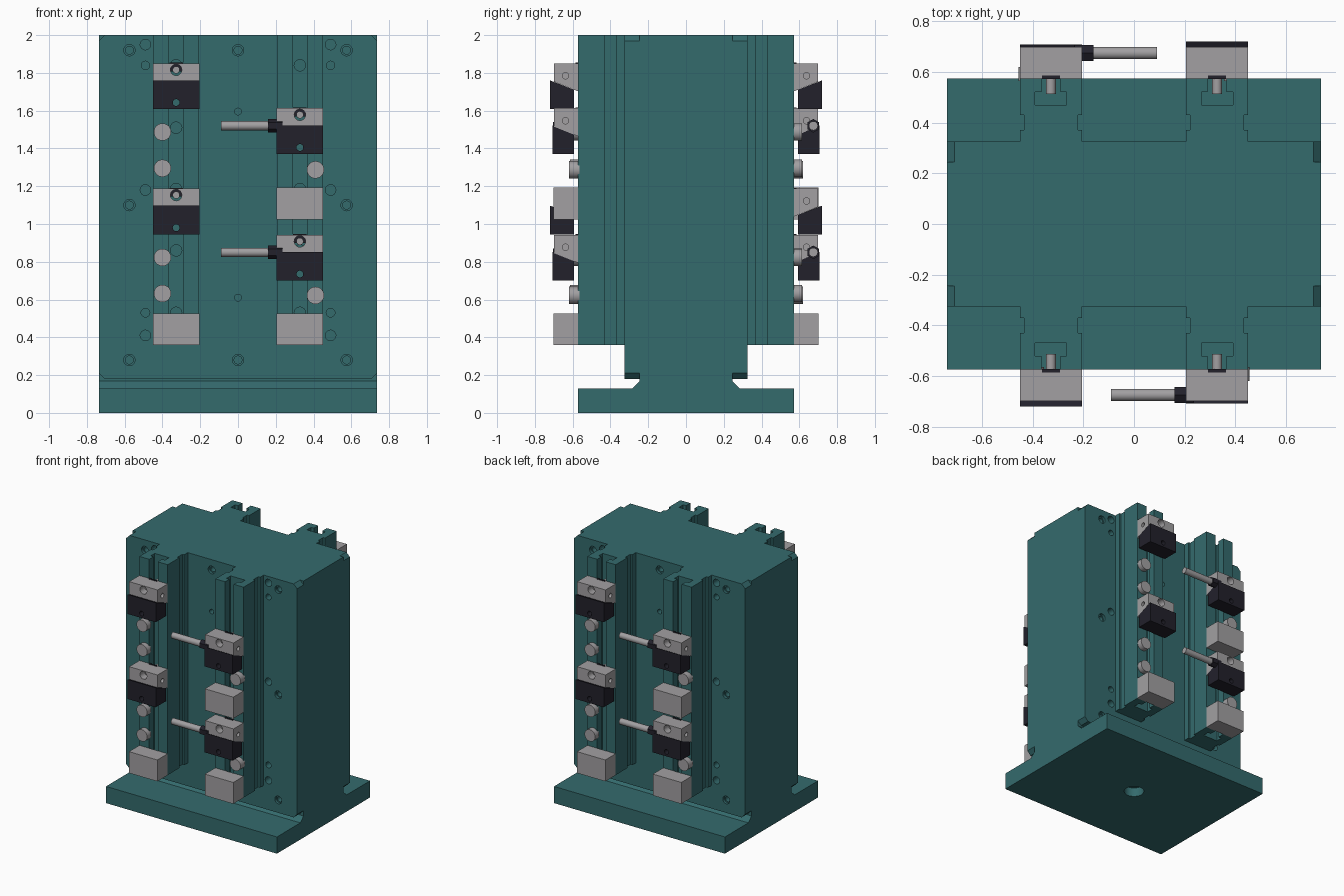
import bpy, bmesh, math
from mathutils import Matrix, Vector

if "Cube" in bpy.data.objects:
    bpy.data.objects.remove(bpy.data.objects["Cube"])


def material(name, rgb):
    m = bpy.data.materials.new(name)
    m.diffuse_color = (*rgb, 1)
    m.use_nodes = True
    m.node_tree.nodes["Principled BSDF"].inputs["Base Color"].default_value = m.diffuse_color
    return m


TEAL = material("teal_cast", (0.034, 0.145, 0.152))
GREY = material("light_steel", (0.36, 0.35, 0.36))
DARK = material("dark_steel", (0.016, 0.015, 0.024))
FACE = 0.573           # distance of the rail front from the centre
X_IN, X_OUT, X_MID = 0.205, 0.45, 0.3275
front_parts = []       # everything here is repeated on the back


def finish(bm, name, mat):
    bmesh.ops.recalc_face_normals(bm, faces=bm.faces)
    me = bpy.data.meshes.new(name)
    bm.to_mesh(me)
    bm.free()
    me.materials.append(mat)
    ob = bpy.data.objects.new(name, me)
    bpy.context.collection.objects.link(ob)
    return ob


def prism(name, pts, axis, a, b, mat):
    """Extrude a profile along an axis from a to b."""
    place = {'x': lambda p, t: (t, p[0], p[1]),
             'y': lambda p, t: (p[0], t, p[1]),
             'z': lambda p, t: (p[0], p[1], t)}[axis]
    bm = bmesh.new()
    lo = [bm.verts.new(place(p, a)) for p in pts]
    hi = [bm.verts.new(place(p, b)) for p in pts]
    bm.faces.new(lo)
    bm.faces.new(hi)
    n = len(pts)
    for i in range(n):
        j = (i + 1) % n
        bm.faces.new((lo[i], lo[j], hi[j], hi[i]))
    return finish(bm, name, mat)


def box(name, x0, x1, y0, y1, z0, z1, mat):
    return prism(name, [(x0, y0), (x1, y0), (x1, y1), (x0, y1)], 'z', z0, z1, mat)


def rods(name, items, mat, sides=24):
    """Cylinders given as (start, end, radius), joined into one mesh."""
    bm = bmesh.new()
    for p, q, r in items:
        p, q = Vector(p), Vector(q)
        d = q - p
        rot = d.to_track_quat('Z', 'Y').to_matrix().to_4x4()
        bmesh.ops.create_cone(bm, cap_ends=True, segments=sides, radius1=r, radius2=r,
                              depth=d.length, matrix=Matrix.Translation((p + q) / 2) @ rot)
    return finish(bm, name, mat)


def drill(ob, holes, sides=24):
    """Cut cylindrical holes and bake the result."""
    cutter = rods("drill_cutter", holes, ob.data.materials[0], sides)
    cutter.hide_render = True
    mod = ob.modifiers.new("holes", 'BOOLEAN')
    mod.operation, mod.solver, mod.object = 'DIFFERENCE', 'EXACT', cutter
    bpy.context.view_layer.update()
    baked = bpy.data.meshes.new_from_object(
        ob.evaluated_get(bpy.context.evaluated_depsgraph_get()))
    ob.modifiers.clear()
    ob.data = baked
    bpy.data.objects.remove(cutter)


def along_y(x, z, y0, y1, r):
    return ((x, y0, z), (x, y1, z), r)


# Base plate, neck and core in one side profile
half = [(FACE, 0), (FACE, 0.13), (0.285, 0.13), (0.245, 0.168), (0.245, 2.0)]
core = prism("base_and_core", half + [(-y, z) for y, z in reversed(half)], 'x', -0.737, 0.737, TEAL)
drill(core, [((0, 0, -0.05), (0, 0, 0.07), 0.072)], 32)

# Face slab with chamfered corners and bolt holes
c, w = 0.03, 0.737
slab = prism("face_slab", [(-w + c, 0.18), (w - c, 0.18), (w, 0.18 + c), (w, 2 - c),
                           (w - c, 2), (-w + c, 2), (-w, 2 - c), (-w, 0.18 + c)],
             'y', -0.325, -0.245, TEAL)
bores = [(s * 0.575, z) for s in (-1, 1) for z in (1.92, 1.10, 0.28)] + [(0, 1.92), (0, 0.28)]
small = [(s * 0.49, z, r) for s in (-1, 1) for z, r in
         ((1.95, 0.028), (1.84, 0.022), (1.18, 0.028), (0.53, 0.023), (0.41, 0.028))]
small += [(0, 1.595, 0.018), (0, 0.61, 0.018)]
drill(slab, [along_y(x, z, -0.4, -0.305, 0.03) for x, z in bores]
      + [along_y(x, z, -0.4, -0.26, r) for x, z, r in small])
drill(slab, [along_y(x, z, -0.4, -0.26, 0.021) for x, z in bores])
front_parts.append(slab)

# Rails with T-slot and side grooves
rail_half = [(0.122, 0.325), (0.122, 0.37), (0.106, 0.37), (0.106, 0.43), (0.122, 0.43),
             (0.122, FACE), (0.037, FACE), (0.037, 0.52), (0.062, 0.52), (0.062, 0.47)]
for s, side in ((-1, "left"), (1, "right")):
    prof = rail_half + [(-x, d) for x, d in reversed(rail_half)]
    rail = prism(side + "_rail", [(s * X_MID + x, -d) for x, d in prof], 'z', 0.36, 2.0, TEAL)
    drill(rail, [along_y(s * X_MID, z, -0.7, -0.35, 0.03) for z in (1.84, 1.51, 1.185, 0.86, 0.53)])
    front_parts.append(rail)


def clamp(side, s, z, reach):
    """Wedge clamp: grey body above, dark sliding jaw below."""
    x0, x1, xm = s * X_IN, s * X_OUT, s * X_MID
    y = lambda d: -FACE - d
    body = prism(side + "_clamp_body", [(y(0), z + 0.243), (y(0.125), z + 0.243),
                                        (y(0.125), z + 0.145), (y(0), z + 0.095)],
                 'x', x0, x1, GREY)
    drill(body, [along_y(xm, z + 0.208, y(0.2), y(-0.1), 0.03),
                 ((x0 - s * 0.05, y(0.065), z + 0.177), (x0 + s * 0.04, y(0.065), z + 0.177), 0.017),
                 ((x1 + s * 0.05, y(0.065), z + 0.177), (x1 - s * 0.04, y(0.065), z + 0.177), 0.017)])
    jaw = prism(side + "_clamp_jaw", [(y(0.02), z), (y(reach), z), (y(reach), z + 0.152),
                                      (y(0.02), z + 0.103)], 'x', x0, x1, DARK)
    drill(jaw, [along_y(xm, z + 0.035, y(0.3), y(-0.1), 0.018)])
    screw = rods(side + "_clamp_screw", [along_y(xm, z + 0.208, y(0.08), y(-0.06), 0.019)], GREY)
    key = box(side + "_clamp_key", xm - 0.035, xm + 0.035, y(0.012), y(-0.002),
              z + 0.2, z + 0.246, DARK)
    front_parts.extend([body, jaw, screw, key])


for z in (1.608, 0.945):
    clamp("left", -1, z, 0.147)
for z in (1.37, 0.70):
    clamp("right", 1, z, 0.135)
    # Push rod with hex collar
    yr, zr = -0.674, z + 0.15
    front_parts.append(rods("push_rod", [((-0.09, yr, zr), (0.17, yr, zr), 0.024)], GREY))
    front_parts.append(rods("rod_hex_collar", [((0.16, yr, zr), (0.235, yr, zr), 0.036)], DARK, 6))

# Fixed stop blocks
for s, z in ((-1, 0.36), (1, 0.36), (1, 1.025)):
    front_parts.append(box("stop_block", *sorted((s * X_IN, s * X_OUT)),
                           -FACE - 0.128, -FACE, z, z + 0.167, GREY))

# Round locating pins
for x, z, d in ((-0.40, 1.487, 0.04), (-0.40, 1.295, 0.04), (-0.40, 0.823, 0.04),
                (-0.40, 0.632, 0.04), (0.41, 1.287, 0.047), (0.41, 0.622, 0.047)):
    front_parts.append(rods("locating_pin", [along_y(x, z, -FACE - d, -FACE + 0.01, 0.046)], GREY))

# Smooth the round surfaces, keeping edges sharp
bpy.ops.object.select_all(action='DESELECT')
for ob in [core] + front_parts:
    ob.select_set(True)
bpy.context.view_layer.objects.active = core
bpy.ops.object.shade_smooth_by_angle(angle=math.radians(30))

# Repeat the front on the back by half a turn
for ob in front_parts:
    back = ob.copy()
    back.name = "back_" + ob.name
    back.rotation_euler.z = math.pi
    bpy.context.collection.objects.link(back)
